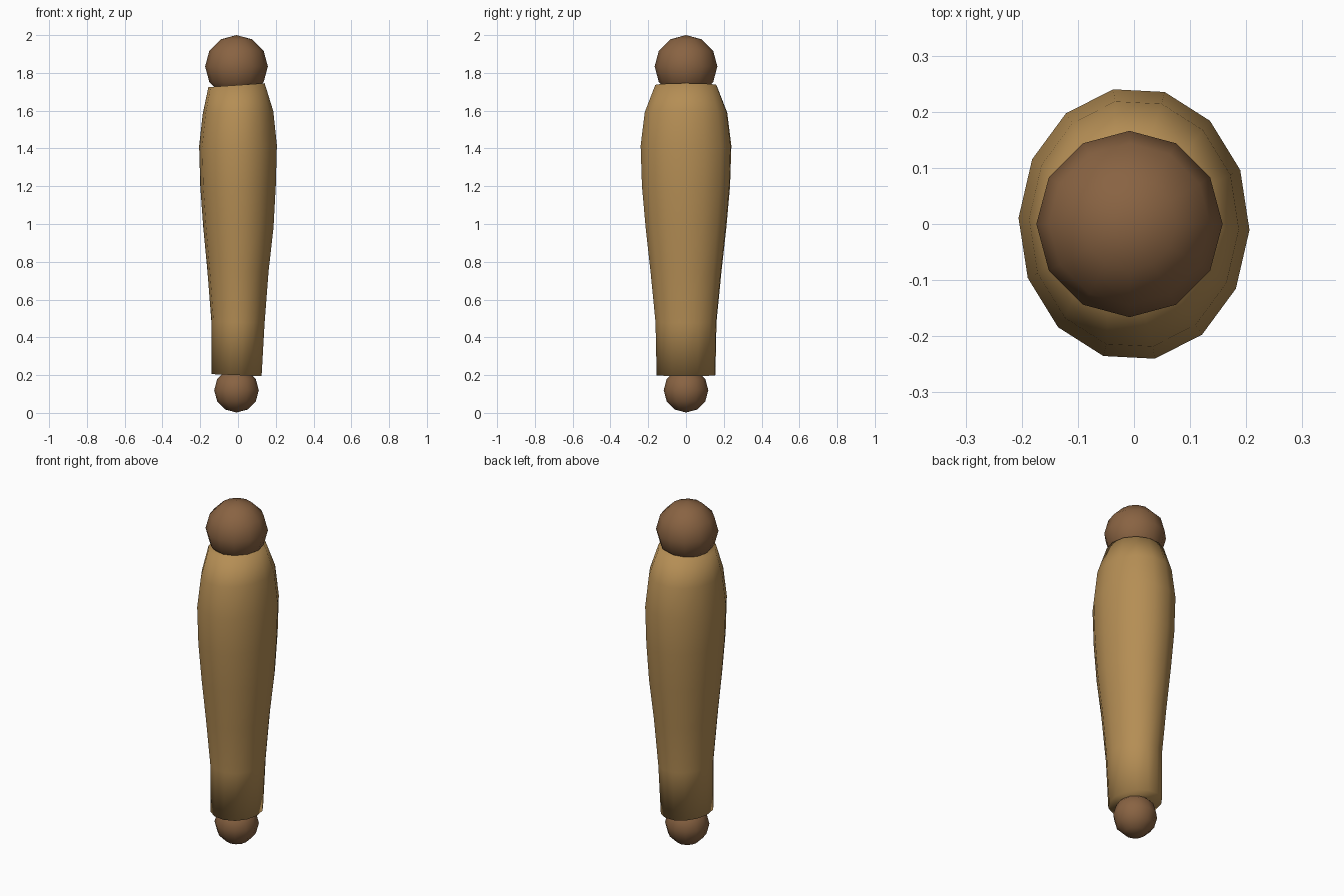
import bpy, bmesh
from math import cos, sin, pi, radians

if "Cube" in bpy.data.objects:
    bpy.data.objects.remove(bpy.data.objects["Cube"])


def material(name, rgb):
    m = bpy.data.materials.new(name)
    m.diffuse_color = (*rgb, 1)
    m.use_nodes = True
    m.node_tree.nodes["Principled BSDF"].inputs["Base Color"].default_value = m.diffuse_color
    return m


def finish(name, bm, mat):
    bmesh.ops.recalc_face_normals(bm, faces=bm.faces)
    for f in bm.faces:
        f.smooth = True
    me = bpy.data.meshes.new(name)
    bm.to_mesh(me)
    bm.free()
    me.materials.append(mat)
    ob = bpy.data.objects.new(name, me)
    bpy.context.collection.objects.link(ob)
    return ob


def ball(name, radius, z, mat):
    bm = bmesh.new()
    bmesh.ops.create_uvsphere(bm, u_segments=12, v_segments=6, radius=radius)
    finish(name, bm, mat).location = (-0.008, 0, z)


brown = material("brown", (0.25, 0.125, 0.055))
tan = material("tan", (0.46, 0.27, 0.09))

# rounded ends
ball("upper_ball", 0.166, 1.834, brown)
ball("lower_ball", 0.118, 0.12, brown)

# tapered oval sleeve: z, x radius, y radius, x centre, slope along x
rings = [
    (0.20, 0.133, 0.158, -0.008, -0.04),
    (0.48, 0.141, 0.164, 0.0, -0.02),
    (0.75, 0.162, 0.191, 0.0, 0.0),
    (0.98, 0.186, 0.217, 0.002, 0.0),
    (1.20, 0.200, 0.237, 0.0, 0.0),
    (1.415, 0.206, 0.244, 0.0, 0.01),
    (1.59, 0.187, 0.222, 0.0, 0.04),
    (1.735, 0.149, 0.165, -0.008, 0.07),
]
SIDES = 14
bm = bmesh.new()
loops = []
for z, rx, ry, cx, slope in rings:
    loop = []
    for i in range(SIDES):
        a = 2 * pi * i / SIDES - radians(2.5)
        dx = rx * cos(a)
        loop.append(bm.verts.new((cx + dx, ry * sin(a), z + slope * dx)))
    loops.append(loop)
for lo, hi in zip(loops, loops[1:]):
    for i in range(SIDES):
        j = (i + 1) % SIDES
        bm.faces.new((lo[i], lo[j], hi[j], hi[i]))
bm.faces.new(loops[0][::-1])
bm.faces.new(loops[-1])
finish("sleeve", bm, tan)
